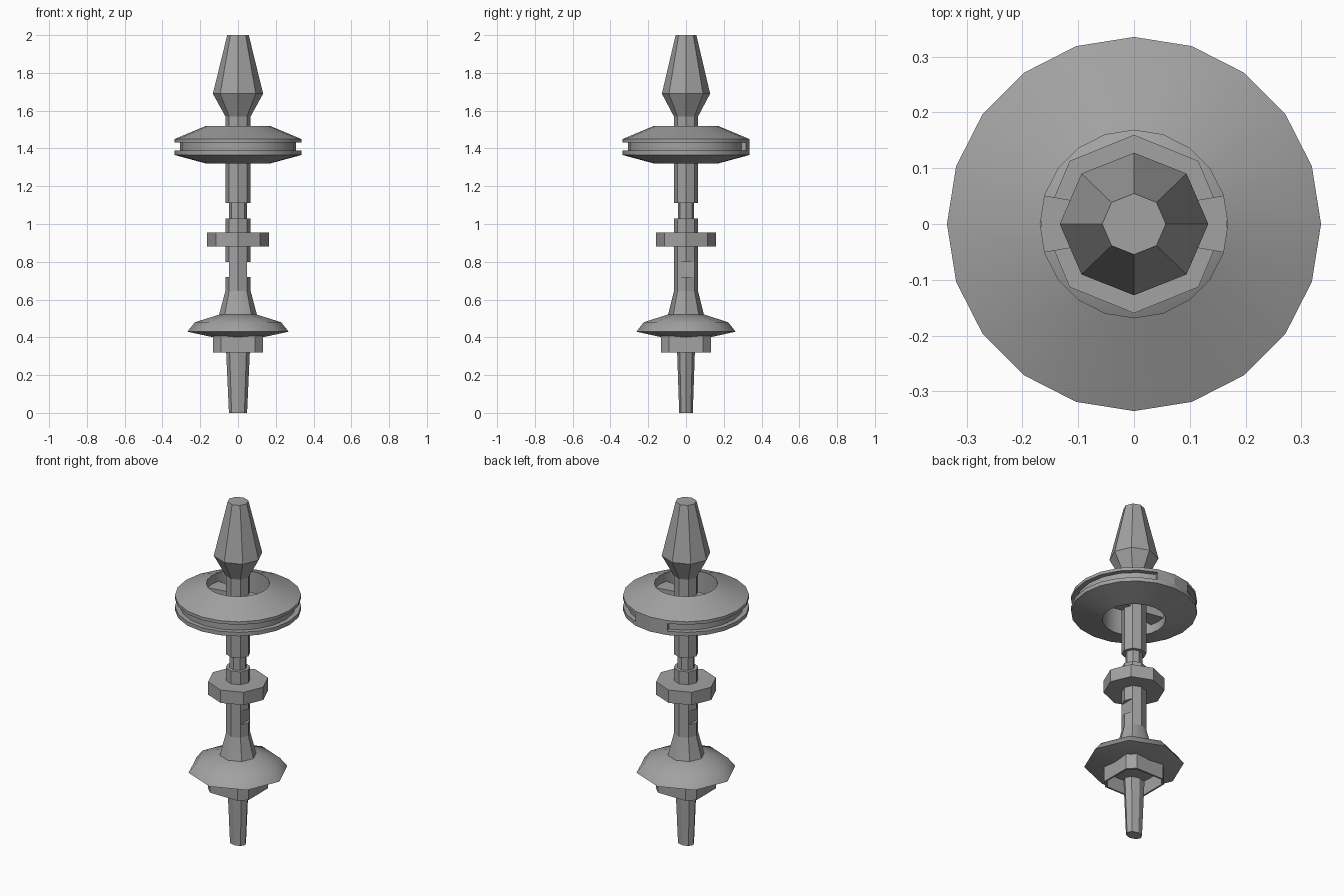
import bpy, bmesh
from math import radians, cos, sin

if "Cube" in bpy.data.objects:
    bpy.data.objects.remove(bpy.data.objects["Cube"], do_unlink=True)

# Single hull colour
GREY = (0.36, 0.36, 0.36, 1)
mat = bpy.data.materials.new("hull grey")
mat.use_nodes = True
mat.diffuse_color = GREY
bsdf = mat.node_tree.nodes["Principled BSDF"]
bsdf.inputs["Base Color"].default_value = GREY
bsdf.inputs["Roughness"].default_value = 0.8


def finish(name, bm, smooth=None):
    bmesh.ops.recalc_face_normals(bm, faces=bm.faces)
    mesh = bpy.data.meshes.new(name)
    bm.to_mesh(mesh)
    bm.free()
    mesh.materials.append(mat)
    ob = bpy.data.objects.new(name, mesh)
    bpy.context.collection.objects.link(ob)
    if smooth:
        bpy.ops.object.select_all(action="DESELECT")
        ob.select_set(True)
        bpy.context.view_layer.objects.active = ob
        bpy.ops.object.shade_smooth_by_angle(angle=radians(smooth))
    return ob


def ring_angles(n):
    return [360 * i / n for i in range(n)]


def lathe(name, profile, angles, sy=1.0, tube=False, arc=False, smooth=None):
    """Sweep (radius, z) points round z; tube closes the profile, arc leaves a gap."""
    bm = bmesh.new()
    cols = [[bm.verts.new((r * cos(radians(a)), r * sy * sin(radians(a)), z))
             for r, z in profile] for a in angles]
    n, m = len(cols), len(profile)
    for i in range(n - 1 if arc else n):
        a, b = cols[i], cols[(i + 1) % n]
        for j in range(m if tube else m - 1):
            k = (j + 1) % m
            bm.faces.new((a[j], b[j], b[k], a[k]))
    if arc:
        bm.faces.new(cols[0])
        bm.faces.new(cols[-1])
    elif not tube:
        bm.faces.new([c[0] for c in cols])
        bm.faces.new([c[-1] for c in cols])
    return finish(name, bm, smooth)


def prism(name, outline, z0, z1):
    bm = bmesh.new()
    low = [bm.verts.new((x, y, z0)) for x, y in outline]
    high = [bm.verts.new((x, y, z1)) for x, y in outline]
    bm.faces.new(low)
    bm.faces.new(high)
    for i in range(len(low)):
        j = (i + 1) % len(low)
        bm.faces.new((low[i], low[j], high[j], high[i]))
    return finish(name, bm)


OCT = ring_angles(8)
SHAFT = 0.067
FLAT = 0.95  # the shaft is slightly narrower front to back

# Shaft from the bottom up
lathe("lower_spike", [(0.048, 0), (0.063, 0.33)], OCT, 0.75)
lathe("lower_shaft", [(SHAFT, 0.6), (SHAFT, 0.72)], OCT, FLAT)
# Side corners are cut away here
lathe("notched_shaft", [(SHAFT, 0.72), (SHAFT, 0.8)],
      [a for a in OCT if a % 180], FLAT)
lathe("middle_shaft", [(SHAFT, 0.8), (SHAFT, 1.03)], OCT, FLAT)
lathe("neck", [(0.048, 1.03), (0.048, 1.11)], OCT, 0.9)
lathe("upper_shaft", [(SHAFT, 1.11), (SHAFT, 1.57)], OCT, FLAT)
lathe("top_spire", [(SHAFT, 1.57), (0.133, 1.69), (0.057, 2.0)], OCT, 0.96)
lathe("collar", [(0.163, 0.88), (0.163, 0.955)], OCT, 0.98)

# Lower disc with its flared foot
lathe("lower_disc", [(0.13, 0.4), (0.268, 0.43), (0.228, 0.48), (0.1, 0.52)],
      OCT, 0.98, smooth=43)
lathe("disc_flare", [(0.1, 0.52), (SHAFT, 0.645)], OCT, FLAT, smooth=43)

# Open skirt under the disc, a square with cut corners
corners = [a + d for a in (45, 135, 225, 315) for d in (-10.5, 10.5)]
lathe("disc_skirt", [(0.159, 0.32), (0.159, 0.41), (0.147, 0.41), (0.147, 0.32)],
      corners, tube=True)

# Habitat ring with an outer groove, filled at the back
R_IN, R_OUT, R_GROOVE = 0.168, 0.335, 0.308
lathe("ring", [(R_IN, 1.32), (R_OUT, 1.365), (R_OUT, 1.388), (R_GROOVE, 1.388),
               (R_GROOVE, 1.432), (R_OUT, 1.432), (R_OUT, 1.45), (R_IN, 1.52)],
      ring_angles(20), tube=True, smooth=30)
lathe("groove_filler", [(R_GROOVE, 1.388), (R_OUT, 1.388), (R_OUT, 1.432),
                        (R_GROOVE, 1.432)], [72, 90, 108], arc=True)

# Spokes between shaft and ring
for side, s in (("left", 1), ("right", -1)):
    prism(side + "_spoke", [(0.04 * s, -0.03), (0.167 * s, -0.052),
                            (0.167 * s, 0.052), (0.04 * s, 0.03)], 1.37, 1.47)
